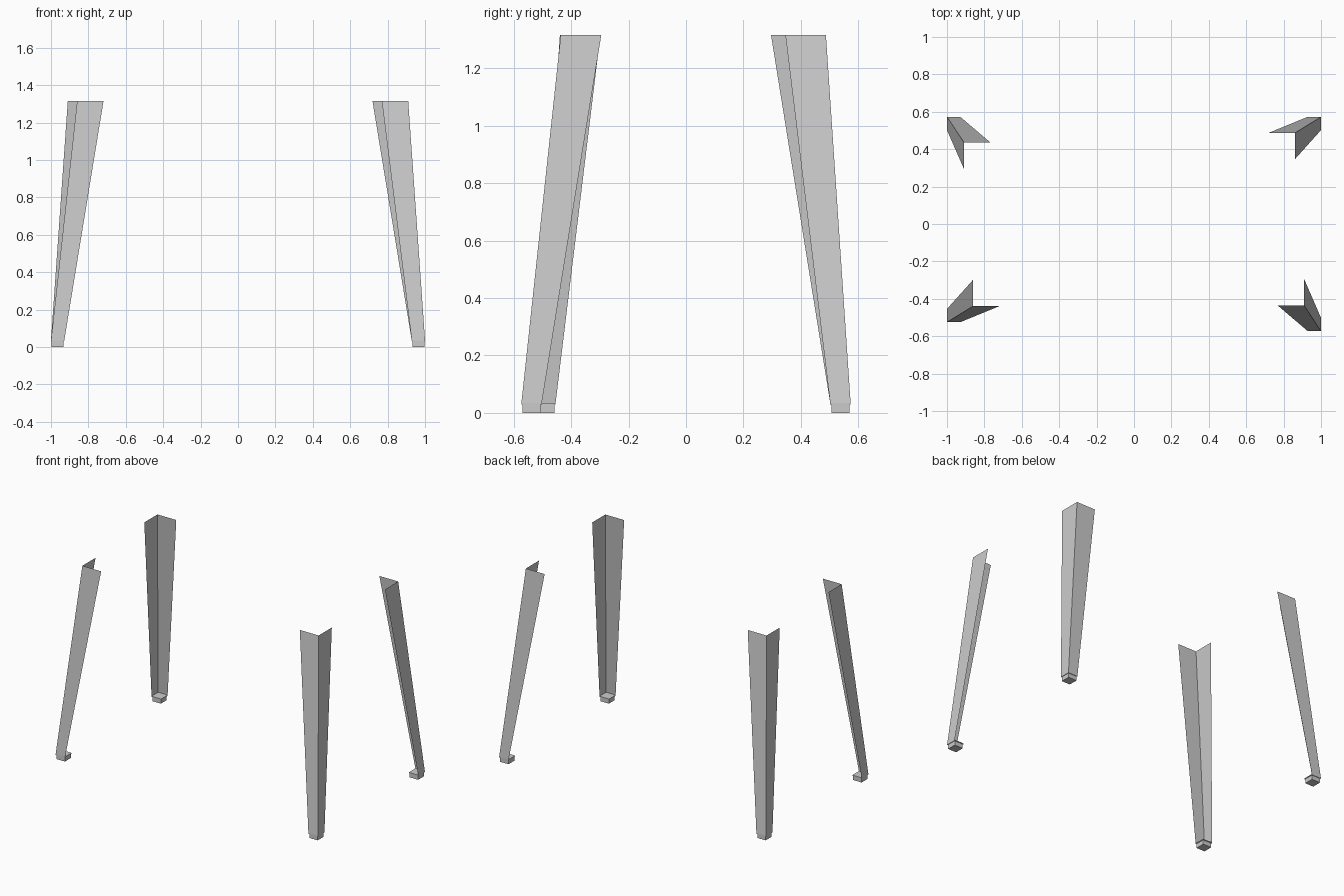
import bpy

if "Cube" in bpy.data.objects:
    bpy.data.objects.remove(bpy.data.objects["Cube"])

TOP, CAP, FOOT = 1.315, 0.034, 0.029
W_LOW, W_TOP, INSET = 0.071, 0.141, 0.004


def add_mesh(name, verts, faces):
    mesh = bpy.data.meshes.new(name)
    mesh.from_pydata(verts, [], faces)
    ob = bpy.data.objects.new(name, mesh)
    bpy.context.collection.objects.link(ob)
    return ob


def add_box(name, x0, x1, y0, y1, z0, z1):
    bpy.ops.mesh.primitive_cube_add(size=1, location=((x0 + x1) / 2, (y0 + y1) / 2, (z0 + z1) / 2))
    ob = bpy.context.object
    ob.name = name
    ob.scale = (abs(x1 - x0), abs(y1 - y0), z1 - z0)


def add_leg(name, low, top):
    # inward directions of the two flanges
    sx = -1 if low[0] > 0 else 1
    sy = -1 if low[1] > 0 else 1

    # tapered L-shaped sheet leg
    verts = []
    for (x, y), w, z in ((low, W_LOW, CAP), (top, W_TOP, TOP)):
        verts += [(x + sx * w, y, z), (x, y, z), (x, y + sy * w, z)]
    faces = [(0, 1, 4, 3), (1, 2, 5, 4)]
    if sx * sy < 0:
        faces = [f[::-1] for f in faces]
    add_mesh(name, verts, faces)

    # foot plate and slightly inset foot pad
    x, y = low
    add_box(name + "_plate", x, x + sx * W_LOW, y, y + sy * W_LOW, FOOT, CAP)
    a, b = INSET, W_LOW - INSET
    add_box(name + "_pad", x + sx * a, x + sx * b, y + sy * a, y + sy * b, 0, FOOT)


# outer corner at the foot, outer corner at the top
add_leg("front_left_leg", (-1.0, -0.525), (-0.86, -0.439))
add_leg("front_right_leg", (1.0, -0.573), (0.91, -0.436))
add_leg("back_left_leg", (-1.0, 0.573), (-0.91, 0.437))
add_leg("back_right_leg", (1.0, 0.573), (0.86, 0.487))
